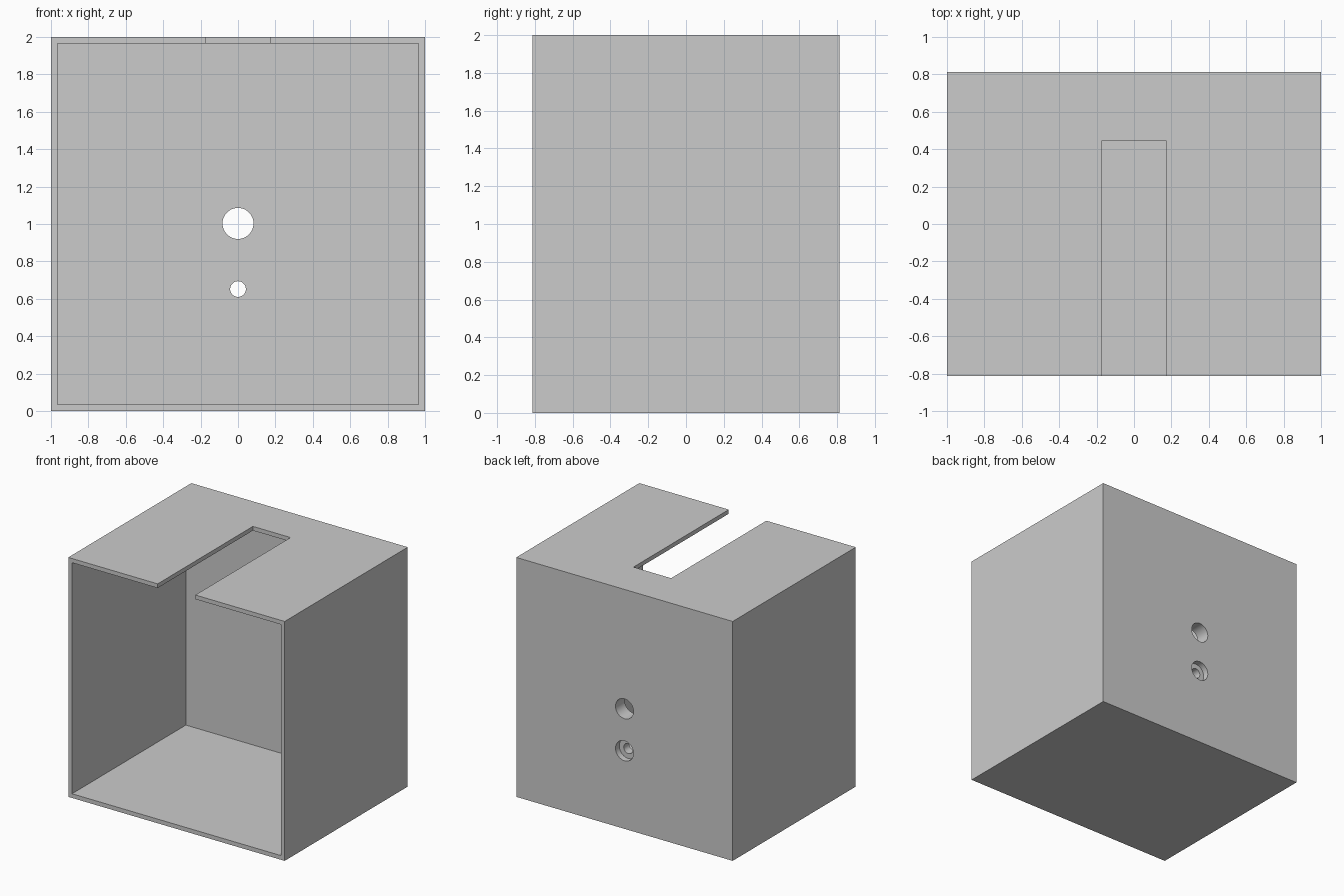
import bpy, math

if "Cube" in bpy.data.objects:
    bpy.data.objects.remove(bpy.data.objects["Cube"])

D = 0.812        # half depth
T = 0.035        # wall thickness
BACK = 0.69      # inner face of the thick back wall


def box(name, lo, hi):
    bpy.ops.mesh.primitive_cube_add(size=1, location=[(a + b) / 2 for a, b in zip(lo, hi)])
    ob = bpy.context.object
    ob.name = name
    ob.scale = [b - a for a, b in zip(lo, hi)]
    bpy.ops.object.transform_apply(location=False, rotation=False, scale=True)
    return ob


def drill(name, r, z, y0, y1):
    bpy.ops.mesh.primitive_cylinder_add(vertices=48, radius=r, depth=y1 - y0,
                                        location=(0, (y0 + y1) / 2, z),
                                        rotation=(math.pi / 2, 0, 0))
    ob = bpy.context.object
    ob.name = name
    return ob


# Outer housing
housing = box("housing", (-1, -D, 0), (1, D, 2))

# Open-front cavity, top slot, through hole, counterbored screw hole
cutters = [
    box("cavity_cutter", (-1 + T, -D - 0.1, T), (1 - T, BACK, 2 - T)),
    box("slot_cutter", (-0.174, -D - 0.2, 1.9), (0.174, 0.445, 2.1)),
    drill("cable_hole_cutter", 0.083, 1.003, 0.6, 0.9),
    drill("screw_hole_cutter", 0.042, 0.652, 0.6, 0.9),
    drill("counterbore_cutter", 0.083, 0.652, D - 0.05, 0.92),
]
bpy.context.view_layer.objects.active = housing
for c in cutters:
    c.hide_render = True
    m = housing.modifiers.new(c.name, 'BOOLEAN')
    m.operation = 'DIFFERENCE'
    m.solver = 'EXACT'
    m.object = c
    bpy.ops.object.modifier_apply(modifier=m.name)
for c in cutters:
    bpy.data.objects.remove(c, do_unlink=True)

# Smooth bores, sharp box edges
housing.select_set(True)
bpy.context.view_layer.objects.active = housing
bpy.ops.object.shade_smooth_by_angle(angle=math.radians(30))
